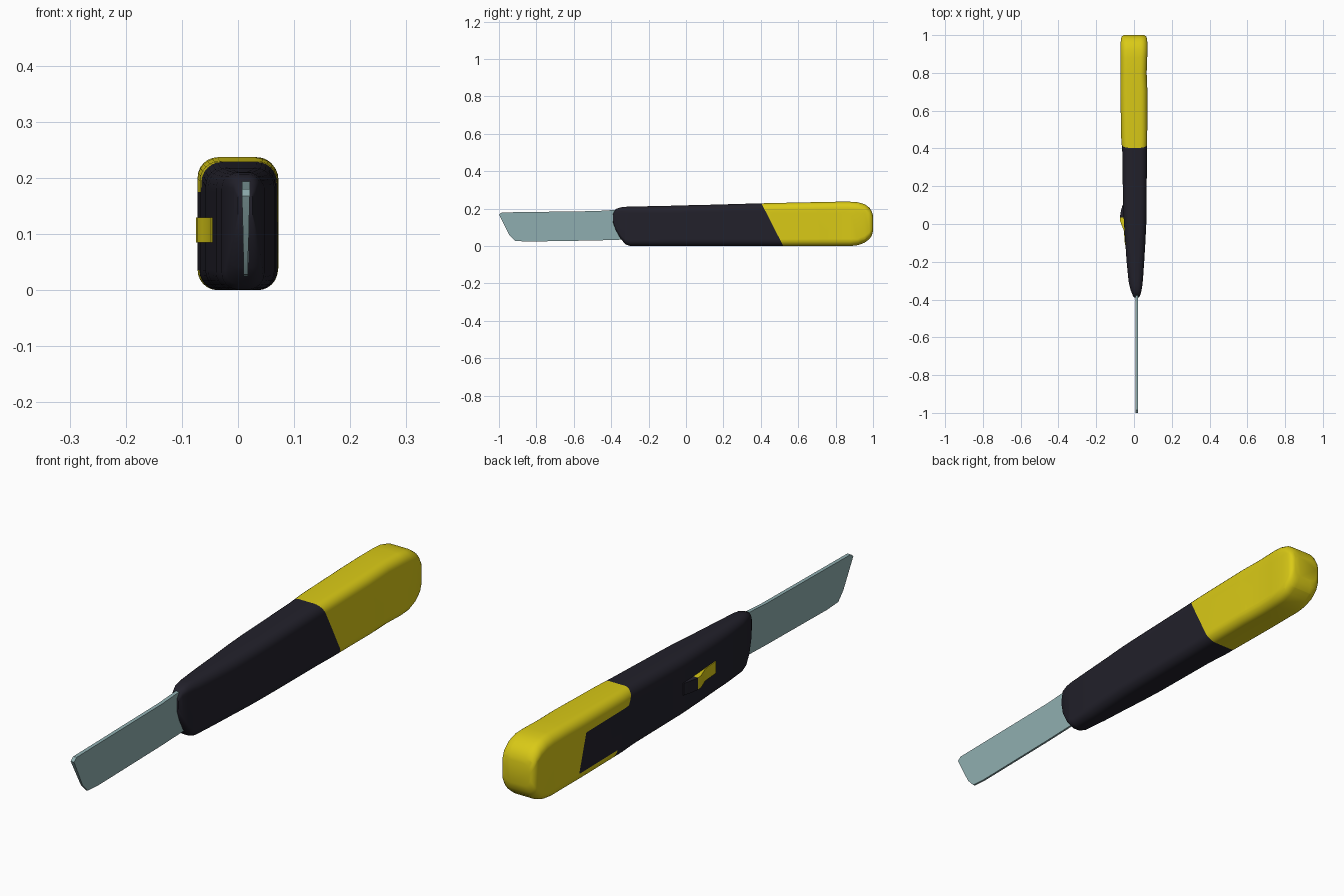
import bpy, bmesh, math
from mathutils import Vector

if "Cube" in bpy.data.objects:
    bpy.data.objects.remove(bpy.data.objects["Cube"])


def material(name, rgb):
    m = bpy.data.materials.new(name)
    m.diffuse_color = (*rgb, 1)
    m.use_nodes = True
    m.node_tree.nodes["Principled BSDF"].inputs["Base Color"].default_value = m.diffuse_color
    return m


BLACK = material("charcoal plastic", (0.016, 0.015, 0.024))
YELLOW = material("yellow plastic", (0.70, 0.59, 0.008))
STEEL = material("blade steel", (0.28, 0.43, 0.44))


def finish(bm, name, mats, angle=40):
    bmesh.ops.recalc_face_normals(bm, faces=bm.faces)
    mesh = bpy.data.meshes.new(name)
    bm.to_mesh(mesh)
    bm.free()
    ob = bpy.data.objects.new(name, mesh)
    bpy.context.collection.objects.link(ob)
    for m in mats:
        mesh.materials.append(m)
    bpy.ops.object.select_all(action='DESELECT')
    ob.select_set(True)
    bpy.context.view_layer.objects.active = ob
    bpy.ops.object.shade_smooth_by_angle(angle=math.radians(angle))
    return ob


def ring(bm, y, xl, xr, z0, z1, r, seg=6):
    """Rounded rectangle cross-section at a given y."""
    r = min(r, (xr - xl) * 0.48, (z1 - z0) * 0.48)
    verts = []
    corners = [(xr - r, z1 - r), (xl + r, z1 - r), (xl + r, z0 + r), (xr - r, z0 + r)]
    for i, (cx, cz) in enumerate(corners):
        for k in range(seg + 1):
            a = math.pi / 2 * (i + k / seg)
            verts.append(bm.verts.new((cx + r * math.cos(a), y, cz + r * math.sin(a))))
    return verts


# Handle: lofted sections (y, x left, x right, z bottom, z top, corner radius)
sections = [
    (-0.39, 0.000, 0.026, 0.125, 0.175, 0.012),
    (-0.375, -0.008, 0.034, 0.085, 0.198, 0.016),
    (-0.35, -0.018, 0.040, 0.040, 0.207, 0.022),
    (-0.325, -0.024, 0.044, 0.010, 0.210, 0.026),
    (-0.30, -0.029, 0.047, 0.001, 0.211, 0.030),
    (-0.20, -0.039, 0.054, 0.000, 0.213, 0.033),
    (-0.10, -0.046, 0.060, 0.000, 0.215, 0.035),
    (0.00, -0.053, 0.065, 0.000, 0.218, 0.035),
    (0.10, -0.058, 0.067, 0.000, 0.220, 0.035),
    (0.38, -0.062, 0.068, 0.000, 0.228, 0.035),
    (0.46, -0.068, 0.070, 0.000, 0.230, 0.035),
    (0.70, -0.072, 0.071, 0.000, 0.235, 0.036),
    (0.80, -0.072, 0.067, 0.000, 0.237, 0.036),
    (0.88, -0.072, 0.070, 0.000, 0.237, 0.036),
    (0.92, -0.072, 0.072, 0.005, 0.234, 0.036),
    (0.955, -0.071, 0.071, 0.018, 0.224, 0.036),
    (0.98, -0.069, 0.069, 0.037, 0.206, 0.036),
    (0.993, -0.065, 0.065, 0.056, 0.186, 0.034),
    (1.00, -0.054, 0.054, 0.080, 0.165, 0.030),
]
bm = bmesh.new()
rings = [ring(bm, *s) for s in sections]
for a, b in zip(rings, rings[1:]):
    n = len(a)
    for i in range(n):
        bm.faces.new((a[i], a[(i + 1) % n], b[(i + 1) % n], b[i]))
bm.faces.new(rings[0])
bm.faces.new(rings[-1])
# Cut the slanted colour boundary and the outline of the dark side panel
cuts = [((0, 0.52, 0), (0, 1, 0.51)), ((0, 0.745, 0), (0, 1, 0.3)),
        ((0, 0, 0.036), (0, 0, 1)), ((0, 0, 0.175), (0, 0, 1))]
for co, no in cuts:
    bmesh.ops.bisect_plane(bm, geom=bm.verts[:] + bm.edges[:] + bm.faces[:],
                           plane_co=co, plane_no=Vector(no).normalized())
for f in bm.faces:
    c = f.calc_center_median()
    rear = c.y + 0.51 * c.z > 0.52
    panel = c.x < -0.05 and 0.036 < c.z < 0.175 and c.y + 0.3 * c.z < 0.745
    f.material_index = 1 if rear and not panel else 0
finish(bm, "handle", [BLACK, YELLOW])


def prism(points, to_a, to_b):
    """Extrude a 2D outline between two mapped positions."""
    bm = bmesh.new()
    a = [bm.verts.new(to_a(p)) for p in points]
    b = [bm.verts.new(to_b(p)) for p in points]
    n = len(a)
    bm.faces.new(a)
    bm.faces.new(b)
    for i in range(n):
        bm.faces.new((a[i], a[(i + 1) % n], b[(i + 1) % n], b[i]))
    return bm


# Thumb slider on the left side: dark rear slope, yellow front
slider = [(-0.03, 0.11), (-0.061, 0.10), (-0.069, 0.07), (-0.075, 0.035),
          (-0.073, 0.015), (-0.064, -0.01), (-0.054, -0.035), (-0.048, -0.11), (-0.03, -0.11)]
bm = prism(slider, lambda p: (p[0], p[1], 0.085), lambda p: (p[0], p[1], 0.13))
bmesh.ops.bisect_plane(bm, geom=bm.verts[:] + bm.edges[:] + bm.faces[:],
                       plane_co=(0, 0.035, 0), plane_no=(0, 1, 0))
for f in bm.faces:
    f.material_index = 1 if f.calc_center_median().y < 0.035 else 0
finish(bm, "thumb_slider", [BLACK, YELLOW])

# Blade: slanted tip, cutting edge thinned along the bottom
blade = [(-1.0, 0.168), (-0.985, 0.180), (-0.48, 0.187), (-0.32, 0.197),
         (-0.32, 0.035), (-0.48, 0.030), (-0.85, 0.024), (-0.915, 0.028), (-0.945, 0.060)]


def side(sign):
    return lambda p: (0.014 + sign * (0.007 if p[1] > 0.1 else 0.004), p[0], p[1])


finish(prism(blade, side(-1), side(1)), "blade", [STEEL], 25)
